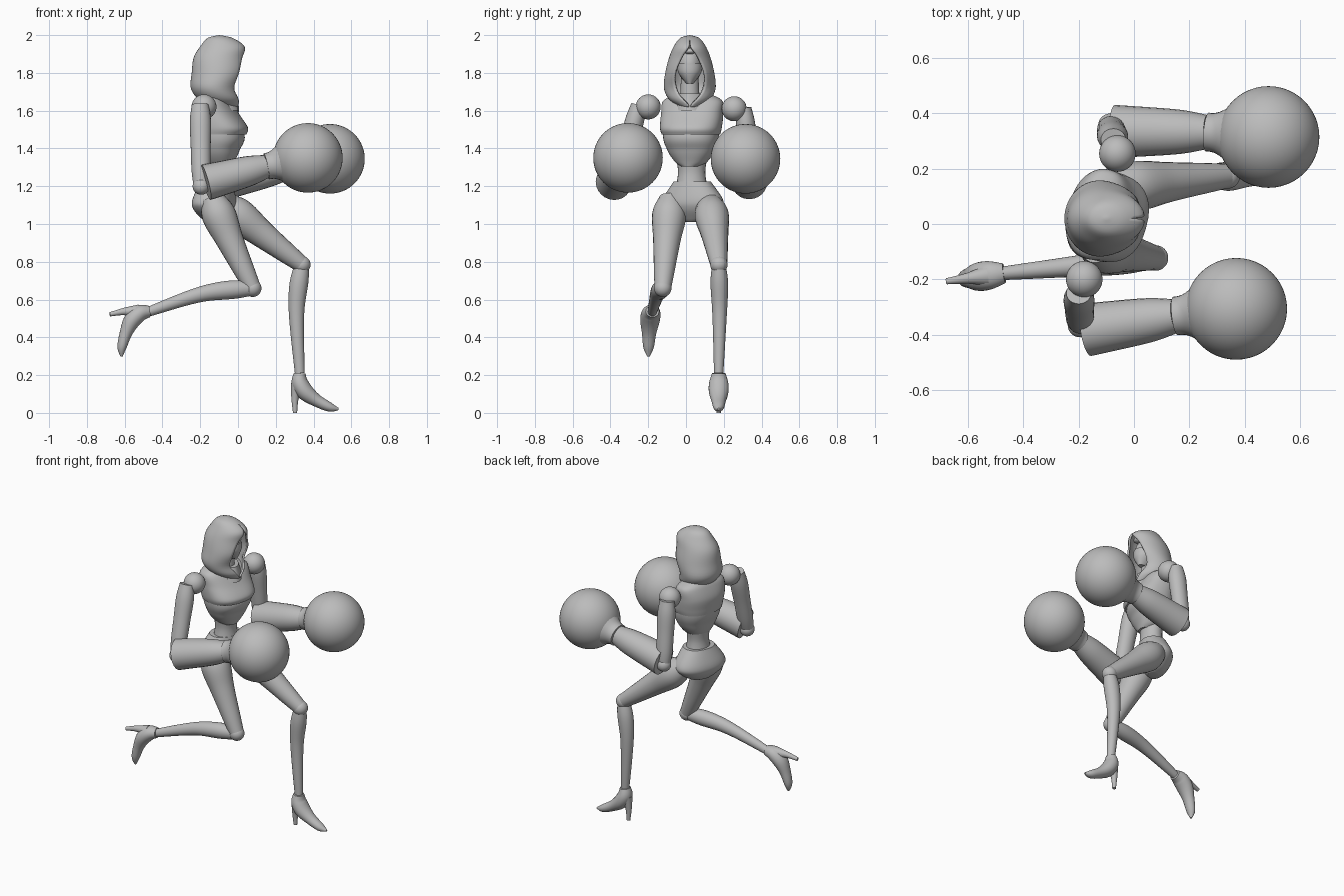
import bpy, bmesh
from math import cos, sin, pi, radians, copysign
from mathutils import Vector, Matrix

if "Cube" in bpy.data.objects:
    bpy.data.objects.remove(bpy.data.objects["Cube"])

grey = bpy.data.materials.new("plain grey")
grey.use_nodes = True
colour = (.5, .5, .5, 1)
grey.diffuse_color = colour
grey.node_tree.nodes["Principled BSDF"].inputs["Base Color"].default_value = colour


def finish(ob, name):
    ob.name = name
    ob.data.materials.append(grey)
    bpy.ops.object.select_all(action="DESELECT")
    ob.select_set(True)
    bpy.context.view_layer.objects.active = ob
    bpy.ops.object.shade_smooth_by_angle(angle=radians(40))
    return ob


def smooth(rows, count=24):
    """Sample a smooth curve through rows of numbers, evenly from row to row."""
    rows = [Vector(row) for row in rows]
    last = len(rows) - 1
    samples = []
    for n in range(count + 1):
        place = n * last / count
        i = min(int(place), last - 1)
        t = place - i
        before, start, end, after = [rows[min(max(i + k, 0), last)] for k in (-1, 0, 1, 2)]
        leave, arrive = (end - before) / 2, (after - start) / 2
        gap = end - start
        samples.append(start + leave * t + (gap * 3 - leave * 2 - arrive) * t ** 2
                       + (leave + arrive - gap * 2) * t ** 3)
    return samples


def skin(name, rings, closed=True):
    """Join successive rings of points into a surface."""
    bm = bmesh.new()
    loops = [[bm.verts.new(point) for point in ring] for ring in rings]
    sides = len(loops[0])
    for lower, upper in zip(loops, loops[1:]):
        for i in range(sides if closed else sides - 1):
            j = (i + 1) % sides
            bm.faces.new((lower[i], lower[j], upper[j], upper[i]))
    if closed:
        bm.faces.new(loops[0])
        bm.faces.new(loops[-1])
    bmesh.ops.remove_doubles(bm, verts=bm.verts, dist=.0005)
    bmesh.ops.recalc_face_normals(bm, faces=bm.faces)
    mesh = bpy.data.meshes.new(name)
    bm.to_mesh(mesh)
    bm.free()
    ob = bpy.data.objects.new(name, mesh)
    bpy.context.collection.objects.link(ob)
    return finish(ob, name)


def tube(name, points, radii, flat=1, matrix=Matrix(), sides=24):
    """Round limb along a path; flat is its sideways to upright ratio."""
    path = smooth(points)
    girths = smooth([(radius * flat, radius) for radius in radii])
    rings = []
    for i, (centre, girth) in enumerate(zip(path, girths)):
        along = (path[min(i + 1, len(path) - 1)] - path[max(i - 1, 0)]).normalized()
        side = Vector((0, 1, 0))
        side = (side - along * side.dot(along)).normalized()
        up = side.cross(along)
        angles = [2 * pi * k / sides for k in range(sides)]
        rings.append([matrix @ (centre + side * girth.x * cos(a) + up * girth.y * sin(a))
                      for a in angles])
    return skin(name, rings)


def stack(name, rows, centre, yaw=0, power=2, sides=40):
    """Rows hold height, front, back, half width and, if open, half angle of the gap."""
    turn = Matrix.Rotation(radians(yaw), 3, "Z")
    closed = len(rows[0]) == 4
    rings = []
    for z, front, back, half, *opening in smooth(rows, 30):
        gap = radians(max(opening[0], 0)) if opening else 0
        ring = []
        for k in range(sides if closed else sides + 1):
            angle = gap + (2 * pi - 2 * gap) * k / sides
            c, s = [copysign(abs(v) ** (2 / power), v) for v in (cos(angle), sin(angle))]
            point = Vector(((front + back) / 2 + (front - back) / 2 * c, half * s, z))
            ring.append(turn @ point + centre)
        rings.append(ring)
    return skin(name, rings, closed)


def ball(name, centre, radii):
    bpy.ops.mesh.primitive_uv_sphere_add(segments=48, ring_count=32, radius=1, location=centre)
    ob = bpy.context.object
    ob.scale = radii
    return finish(ob, name)


def round_ball(name, centre, radius):
    return ball(name, centre, (radius, radius, radius))


# Hood and face
head = Vector((-.1, .02, 0))
hood = stack("hood", [
    (2, 0, 0, 0, 0), (1.985, .07, -.06, .05, 0), (1.94, .135, -.1, .085, 4),
    (1.88, .135, -.135, .11, 25), (1.8, .135, -.145, .13, 38), (1.72, .1, -.15, .137, 33),
    (1.66, .11, -.11, .11, 20), (1.62, .1, -.04, .05, 4)], head)
shell = hood.modifiers.new("thickness", "SOLIDIFY")
shell.thickness = .012
ball("face", head + Vector((.01, 0, 1.84)), (.085, .064, .095))
stack("face_mask", [(1.745, .08, 0, .02), (1.8, .1, -.03, .06), (1.85, .1, -.03, .066)], head)
ball("brow_crest", head + Vector((.08, 0, 1.915)), (.03, .032, .016))
tube("neck", [head + Vector((0, 0, z)) for z in (1.6, 1.8)], [.055, .045])

# Torso, turned so that its left shoulder leads
trunk = Vector((-.11, .03, 0))
turned = -15
stack("ribcage", [
    (1.66, .05, -.1, .13), (1.48, .14, -.115, .148), (1.39, .115, -.09, .125),
    (1.33, .09, -.07, .085), (1.305, .08, -.05, .05)], trunk, turned, 2.3)
stack("chest_plate", [
    (1.685, .03, -.09, .1), (1.65, .065, -.11, .16), (1.58, .11, -.13, .165),
    (1.51, .158, -.125, .162), (1.475, .15, -.12, .153)], trunk, turned, 2.4)
stack("collar", [(1.6, .115, -.09, .1), (1.69, .09, -.08, .075)], trunk, turned, 1.6)
tube("waist", [trunk + Vector((0, 0, z)) for z in (1.37, 1.27, 1.16)], [.075, .063, .08], 1.15)
stack("pelvis", [
    (1.225, .07, -.085, .1), (1.13, .085, -.118, .165), (1.08, .075, -.115, .155),
    (1.03, .04, -.08, .085), (1.01, .02, -.04, .03)], trunk, turned - 7, 2.2)

# Arms: shoulder ball, upper arm, forearm sleeve, glove
arms = {
    "right": dict(shoulder=(-.18, -.2, 1.62), top=(-.2, -.25, 1.63), elbow=(-.195, -.365, 1.2),
                  sleeve=(-.17, -.383, 1.22), wrist=(.15, -.333, 1.305), fist=(.37, -.307, 1.35)),
    "left": dict(shoulder=(-.06, .255, 1.61), top=(-.075, .305, 1.615), elbow=(-.085, .355, 1.21),
                 sleeve=(-.07, .335, 1.225), wrist=(.265, .333, 1.3), fist=(.487, .315, 1.345))}
for side, joints in arms.items():
    shoulder, top, elbow, sleeve, wrist, fist = [Vector(joint) for joint in joints.values()]
    round_ball(side + "_shoulder", shoulder, .066)
    tube(side + "_upper_arm", [top, elbow], [.045, .056, .053, .05, .04], .9)
    round_ball(side + "_elbow", elbow, .045)
    tube(side + "_forearm", [sleeve, wrist], [.096, .09, .08, .062])
    cuff_end = wrist.lerp(fist, .5)
    tube(side + "_glove_cuff", [wrist, cuff_end], [.07, .074, .1, .13])
    round_ball(side + "_glove", fist, .184)

# Legs and high-heeled shoes; each shoe is turned about its ankle
legs = {
    "right": dict(hip=(-.14, -.08, 1.14), thigh=(-.05, -.1, .93), knee=(.078, -.123, .66),
                  calf=(-.18, -.15, .632), ankle=(-.47, -.178, .537), pitch=79, swing=8),
    "left": dict(hip=(-.08, .125, 1.115), thigh=(.11, .15, .96), knee=(.338, .174, .785),
                 calf=(.31, .178, .55), ankle=(.327, .173, .21), pitch=0, swing=0)}
for side, leg in legs.items():
    hip, thigh, knee, calf, ankle = [Vector(leg[k]) for k in ("hip", "thigh", "knee", "calf", "ankle")]
    tube(side + "_thigh", [hip, thigh, knee], [.06, .09, .075, .058, .044])
    round_ball(side + "_knee", knee, .046)
    tube(side + "_shin", [knee, calf, ankle], [.038, .049, .042, .033, .026], .95)
    pose = (Matrix.Translation(ankle) @ Matrix.Rotation(radians(leg["swing"]), 4, "Z")
            @ Matrix.Rotation(radians(leg["pitch"]), 4, "Y"))
    sole_path = [(0, 0, 0), (0, 0, -.05), (.03, 0, -.1), (.09, 0, -.145), (.16, 0, -.18), (.205, 0, -.19)]
    tube(side + "_shoe", [Vector(p) for p in sole_path], [.031, .044, .045, .033, .024, .006], 1.15, pose)
    heel_path = [(-.01, 0, -.06), (-.025, 0, -.13), (-.025, 0, -.21)]
    tube(side + "_heel", [Vector(p) for p in heel_path], [.038, .02, .011], 1, pose)
